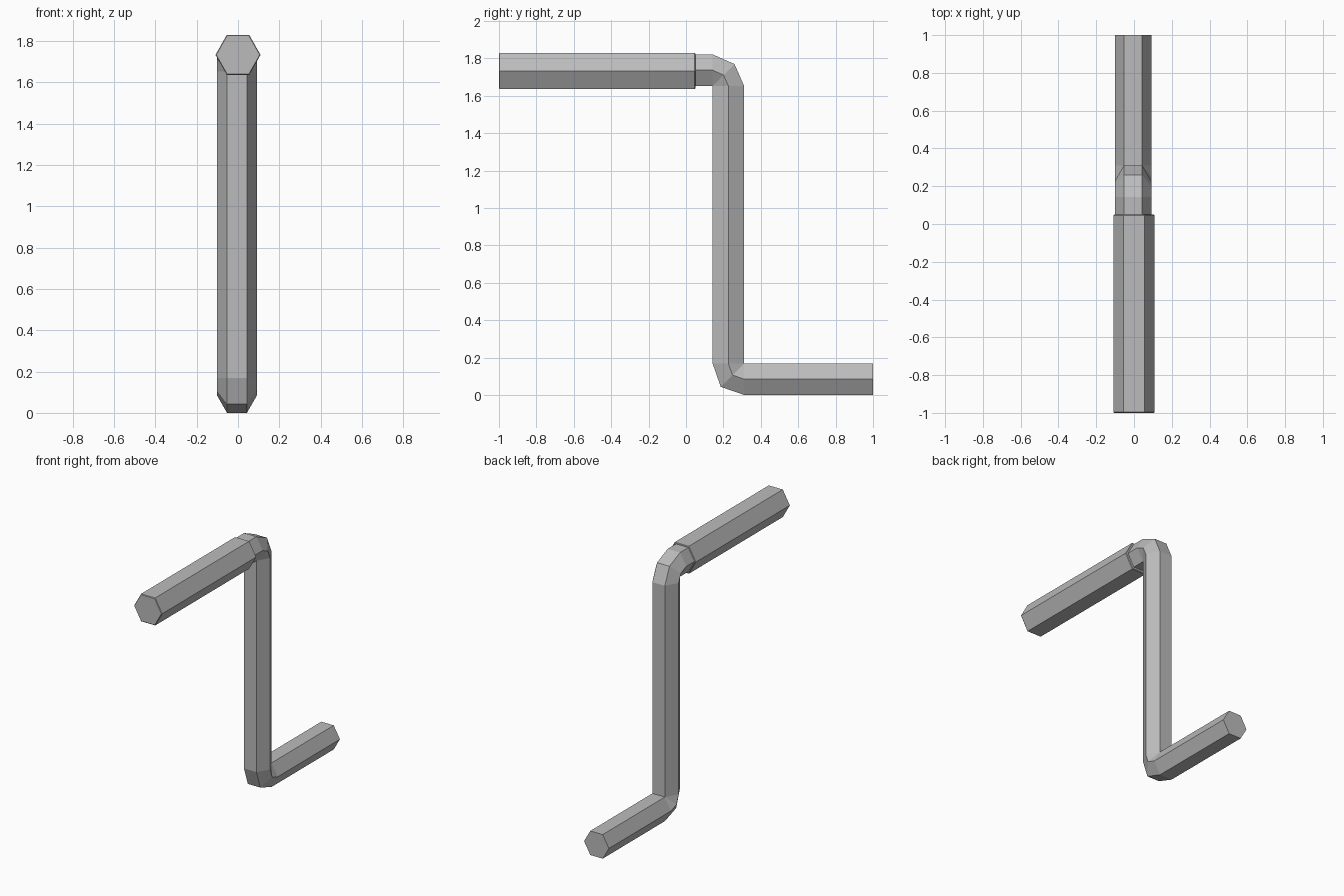
import bpy, bmesh, math
from mathutils import Vector

if "Cube" in bpy.data.objects:
    bpy.data.objects.remove(bpy.data.objects["Cube"])

metal = bpy.data.materials.new("grey metal")
metal.diffuse_color = (0.5, 0.5, 0.5, 1)
metal.use_nodes = True
metal.node_tree.nodes["Principled BSDF"].inputs["Base Color"].default_value = metal.diffuse_color


def hex_sweep(name, rings):
    """Skin hexagon rings given as (centre, up direction, x radius, apothem)."""
    bm = bmesh.new()
    loops = []
    for centre, up, rx, ap in rings:
        loop = []
        for i in range(6):
            t = math.radians(60 * i)
            offset = up * ap * math.sin(t) / math.sin(math.radians(60))
            loop.append(bm.verts.new(centre + offset + Vector((rx * math.cos(t), 0, 0))))
        loops.append(loop)
    for a, b in zip(loops, loops[1:]):
        for i in range(6):
            j = (i + 1) % 6
            bm.faces.new((a[i], a[j], b[j], b[i]))
    bm.faces.new(loops[0])
    bm.faces.new(loops[-1])
    # the bend rings share their inner edge
    bmesh.ops.remove_doubles(bm, verts=bm.verts[:], dist=0.0005)
    bmesh.ops.recalc_face_normals(bm, faces=bm.faces[:])
    mesh = bpy.data.meshes.new(name)
    bm.to_mesh(mesh)
    bm.free()
    mesh.materials.append(metal)
    obj = bpy.data.objects.new(name, mesh)
    bpy.context.collection.objects.link(obj)
    return obj


def bend(pivot, start, sign, mid_scale):
    """Three rings turning 90 degrees about the inner edge of an elbow."""
    out = []
    for k in range(3):
        t = math.radians(start - 45 * k)
        d = Vector((0, math.cos(t), math.sin(t)))
        ap = AP * (mid_scale if k == 1 else 1)
        out.append((pivot + d * ap, d * sign, RX, ap))
    return out


# Cranked rod: foot, lower elbow, upright, upper elbow, stub into the grip
RX, AP, CX = 0.0965, 0.0845, -0.005
up = Vector((0, 0, 1))
rings = [(Vector((CX, 1.0, AP)), up, RX, AP)]
rings += bend(Vector((CX, 0.311, 2 * AP)), 270, -1, 1.05)
rings += [(c, d, r, a) for c, d, r, a in
          [bend(Vector((CX, 0.142, 1.652)), 90, 1, 0.98)[k] for k in (2, 1, 0)]]
rings.append((Vector((CX, 0.03, 1.652 + AP)), up, RX, AP))
hex_sweep("crank_rod", rings)

# Thicker hexagonal grip with a tiny chamfer at each end
GR, GA, C = 0.109, 0.0965, 0.004
hex_sweep("grip", [(Vector((0, y, 1.7325)), up, GR - c, GA - c)
                   for y, c in ((-1, C), (-1 + C, 0), (0.05 - C, 0), (0.05, C))])
